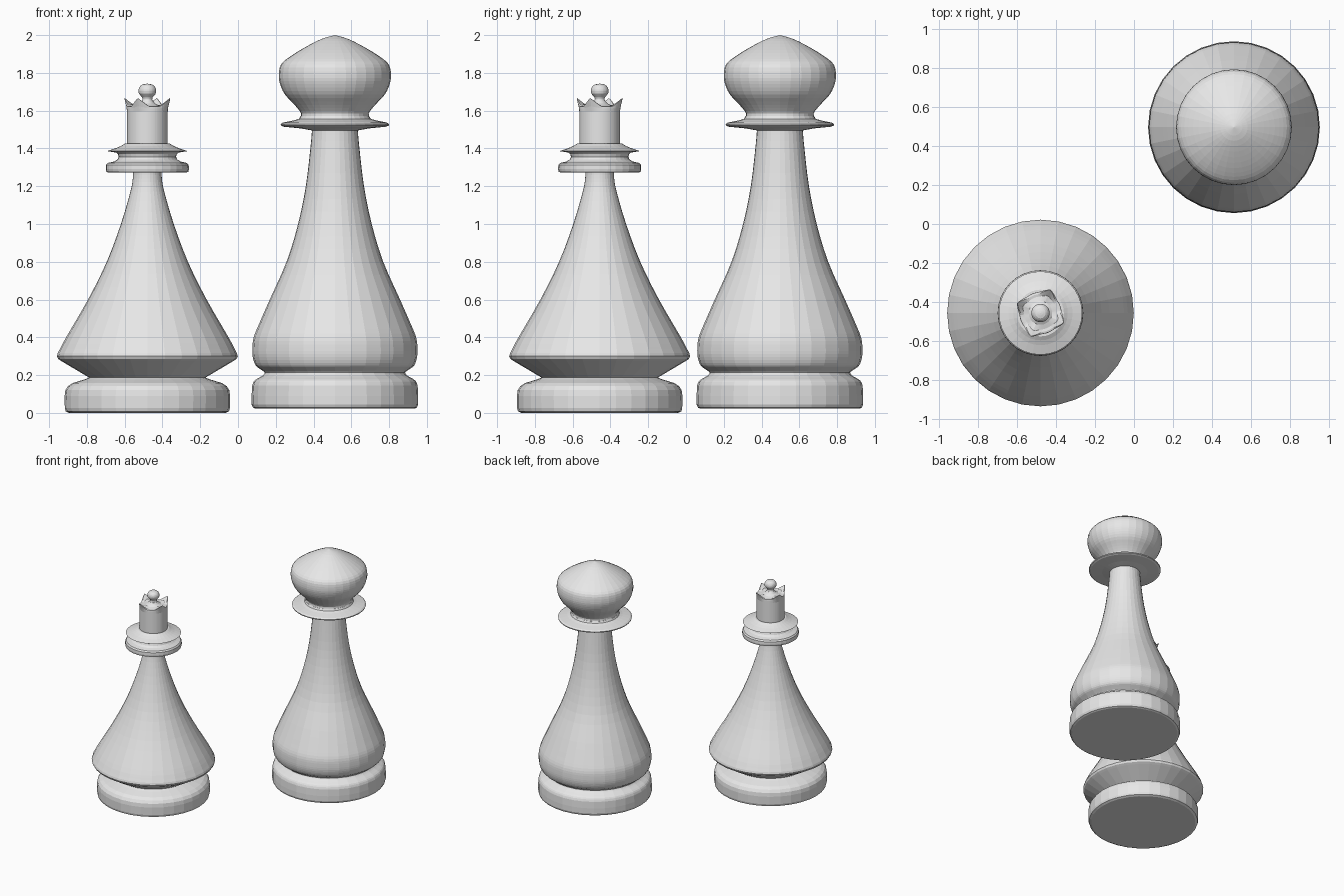
import bpy, bmesh, math

SEG = 32
grey = bpy.data.materials.new("light_grey")
grey.diffuse_color = (0.8, 0.8, 0.8, 1)


def curve(pts, n=3):
    """Smooth Catmull-Rom curve through (radius, height) points."""
    p = [pts[0]] + pts + [pts[-1]]
    out = []
    for i in range(1, len(p) - 2):
        a, b, c, d = p[i - 1:i + 3]
        for k in range(n):
            t = k / n
            out.append(tuple(0.5 * (2 * b[j] + (c[j] - a[j]) * t
                       + (2 * a[j] - 5 * b[j] + 4 * c[j] - d[j]) * t * t
                       + (3 * b[j] - a[j] - 3 * c[j] + d[j]) * t ** 3) for j in (0, 1)))
    return out + [pts[-1]]


def lathe(name, centre, profile, shape=None, seg=SEG):
    """Closed solid of revolution; shape(row, angle, r, z) may bend a row."""
    bm = bmesh.new()
    rings = []
    for row, (r, z) in enumerate(profile):
        if r < 1e-4:
            rings.append([bm.verts.new((0, 0, z))])
            continue
        ring = []
        for i in range(seg):
            a = 2 * math.pi * i / seg
            rr, zz = shape(row, a, r, z) if shape else (r, z)
            ring.append(bm.verts.new((rr * math.cos(a), rr * math.sin(a), zz)))
        rings.append(ring)
    for lo, hi in zip(rings, rings[1:]):
        for i in range(seg):
            j = (i + 1) % seg
            if len(hi) == 1:
                bm.faces.new((lo[i], lo[j], hi[0]))
            else:
                bm.faces.new((lo[i], lo[j], hi[j], hi[i]))
    for ring in (rings[0], rings[-1]):
        if len(ring) > 1:
            bm.faces.new(ring)
    bmesh.ops.recalc_face_normals(bm, faces=bm.faces)
    me = bpy.data.meshes.new(name)
    bm.to_mesh(me)
    bm.free()
    me.materials.append(grey)
    ob = bpy.data.objects.new(name, me)
    ob.location = (*centre, 0)
    bpy.context.collection.objects.link(ob)
    return ob


# Tall piece: base and body, collar, head
tall = (0.513, 0.497)
lathe("tall_piece_body", tall,
      [(0.42, 0.022), (0.434, 0.028), (0.441, 0.045), (0.441, 0.09)]
      + curve([(0.438, 0.145), (0.425, 0.172), (0.385, 0.196), (0.372, 0.213),
               (0.39, 0.228), (0.42, 0.252), (0.435, 0.295), (0.437, 0.345),
               (0.43, 0.4), (0.402, 0.47), (0.345, 0.6), (0.256, 0.8),
               (0.195, 1.0), (0.154, 1.2), (0.13, 1.4), (0.122, 1.49), (0.122, 1.52)]))
lathe("tall_piece_collar", tall,
      [(0.12, 1.495), (0.18, 1.506), (0.27, 1.515), (0.285, 1.521), (0.287, 1.529),
       (0.275, 1.537), (0.215, 1.549), (0.19, 1.557), (0.183, 1.57)])
lathe("tall_piece_head", tall,
      curve([(0.19, 1.555), (0.179, 1.585), (0.213, 1.63), (0.264, 1.685), (0.29, 1.74),
             (0.297, 1.79), (0.285, 1.845), (0.235, 1.888), (0.155, 1.937),
             (0.07, 1.98), (0.0, 2.0)]))

# Crowned piece: base, skirt, double collar
crowned = (-0.48, -0.457)
lathe("crowned_piece_base", crowned,
      [(0.415, 0.0), (0.432, 0.008), (0.437, 0.025), (0.438, 0.09), (0.434, 0.12),
       (0.42, 0.142), (0.395, 0.158), (0.33, 0.178), (0.308, 0.187), (0.32, 0.198)])
lathe("crowned_piece_skirt", crowned,
      [(0.308, 0.187), (0.455, 0.274), (0.472, 0.285), (0.479, 0.3), (0.474, 0.317)]
      + curve([(0.463, 0.338), (0.43, 0.4), (0.314, 0.6), (0.215, 0.8), (0.14, 1.0),
               (0.09, 1.17), (0.077, 1.24), (0.075, 1.29)]))
lathe("crowned_piece_collar", crowned,
      [(0.205, 1.272), (0.217, 1.276), (0.22, 1.29), (0.219, 1.312), (0.21, 1.323),
       (0.175, 1.331), (0.158, 1.342), (0.152, 1.356), (0.156, 1.37), (0.165, 1.378),
       (0.214, 1.386), (0.165, 1.402), (0.14, 1.413), (0.12, 1.425)])


# Crown: tube whose rim rises into four outward-curling points
def points(row, a, r, z):
    step = math.pi / 2
    d = abs((a - math.radians(67) + step / 2) % step - step / 2)
    f = max(0, 1 - d / math.radians(30)) ** 1.3
    dr, dz = {2: (0.008, 0.012), 3: (0.024, 0.045), 4: (0.032, 0.043),
              5: (0.012, 0.012)}.get(row, (0, 0))
    return r + dr * f, z + dz * f


lathe("crown", crowned,
      [(0.108, 1.41), (0.108, 1.595), (0.108, 1.612), (0.107, 1.622), (0.097, 1.624),
       (0.084, 1.622), (0.06, 1.628), (0.042, 1.638), (0.03, 1.652)], points, 64)

# Ball on the crown
lathe("crown_ball", crowned,
      curve([(0.036, 1.64), (0.026, 1.658), (0.029, 1.672), (0.042, 1.687), (0.047, 1.703),
             (0.043, 1.722), (0.027, 1.738), (0.0, 1.743)], 2))
